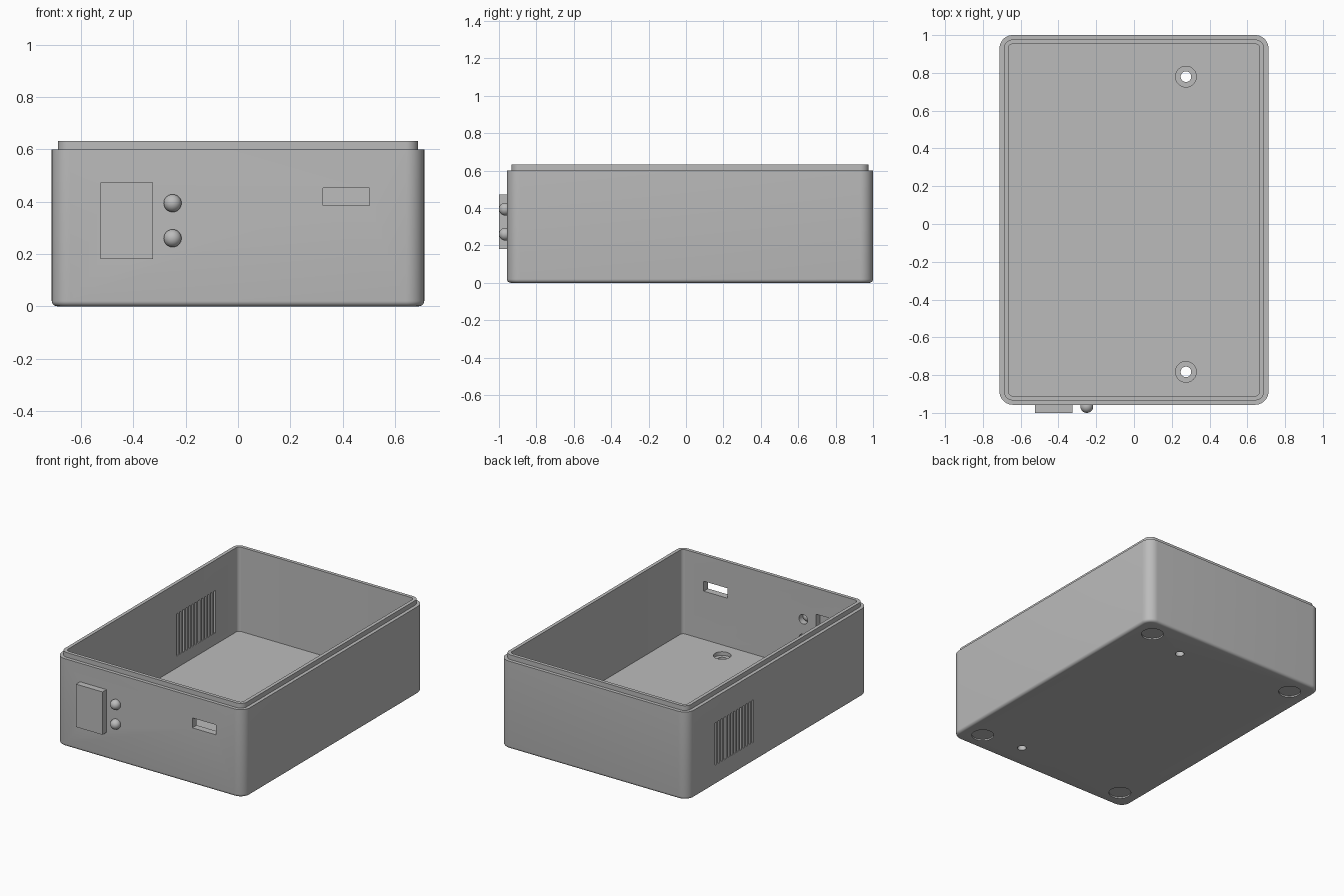
import bpy
import bmesh
import math
from mathutils import Vector

if "Cube" in bpy.data.objects:
    bpy.data.objects.remove(bpy.data.objects["Cube"], do_unlink=True)

GREY = (0.5, 0.5, 0.5, 1)
grey = bpy.data.materials.new("plain grey")
grey.use_nodes = True
grey.diffuse_color = GREY
grey.node_tree.nodes["Principled BSDF"].inputs["Base Color"].default_value = GREY

HALF_X, FRONT, BACK = 0.712, -0.957, 1.0
MID_Y, HALF_Y = (FRONT + BACK) / 2, (BACK - FRONT) / 2
CORNER, RIM, TOP, FLOOR, WALL, EDGE = 0.07, 0.6, 0.632, 0.055, 0.047, 0.02


def finish(bm, name):
    bmesh.ops.recalc_face_normals(bm, faces=bm.faces)
    mesh = bpy.data.meshes.new(name)
    bm.to_mesh(mesh)
    bm.free()
    obj = bpy.data.objects.new(name, mesh)
    bpy.context.collection.objects.link(obj)
    mesh.materials.append(grey)
    return obj


def box(name, lo, hi):
    bm = bmesh.new()
    bmesh.ops.create_cube(bm, size=1)
    lo, hi = Vector(lo), Vector(hi)
    for v in bm.verts:
        v.co = (lo + hi) / 2 + v.co * (hi - lo)
    return finish(bm, name)


def cylinder(name, centre, radius, depth, along_y=False):
    bm = bmesh.new()
    bmesh.ops.create_cone(bm, cap_ends=True, segments=32, radius1=radius,
                          radius2=radius, depth=depth)
    obj = finish(bm, name)
    obj.location = centre
    if along_y:
        obj.rotation_euler.x = math.pi / 2
    return obj


def activate(obj):
    bpy.ops.object.select_all(action="DESELECT")
    obj.select_set(True)
    bpy.context.view_layer.objects.active = obj


def cut(target, cutter):
    cutter.hide_render = True
    mod = target.modifiers.new("cut", "BOOLEAN")
    mod.operation, mod.solver, mod.object = "DIFFERENCE", "EXACT", cutter
    activate(target)
    bpy.ops.object.modifier_apply(modifier=mod.name)
    bpy.data.objects.remove(cutter, do_unlink=True)


def rounded_ring(bm, inset, z, steps=10):
    radius = max(CORNER - inset, 0.01)
    ring = []
    for i, (sx, sy) in enumerate([(1, 1), (-1, 1), (-1, -1), (1, -1)]):
        for s in range(steps + 1):
            a = (i + s / steps) * math.pi / 2
            ring.append(bm.verts.new((
                sx * (HALF_X - inset - radius) + radius * math.cos(a),
                MID_Y + sy * (HALF_Y - inset - radius) + radius * math.sin(a), z)))
    return ring


# Open tray: rounded bottom edge, walls, stepped lip, then the inside
profile = []
for s in range(6):
    a = s / 5 * math.pi / 2
    profile.append((EDGE * (1 - math.sin(a)), EDGE * (1 - math.cos(a))))
profile += [(0, RIM), (WALL / 2, RIM), (WALL / 2, TOP), (WALL, TOP), (WALL, FLOOR)]
bm = bmesh.new()
rings = [rounded_ring(bm, inset, z) for inset, z in profile]
for low, high in zip(rings, rings[1:]):
    for i in range(len(low)):
        j = (i + 1) % len(low)
        bm.faces.new((low[i], low[j], high[j], high[i]))
bm.faces.new(rings[0])
bm.faces.new(rings[-1])
case = finish(bm, "case")

# Counterbored screw holes in the floor
for y in (-0.783, 0.78):
    cut(case, cylinder("hole", (0.275, y, 0), 0.028, 0.4))
    cut(case, cylinder("counterbore", (0.275, y, FLOOR), 0.055, 0.05))

# Shallow round foot recesses underneath
for x in (-0.57, 0.57):
    for y in (MID_Y - 0.84, MID_Y + 0.84):
        cut(case, cylinder("foot_recess", (x, y, 0), 0.07, 0.02))

# Port, switch opening and lamp holes in the front wall
cut(case, box("port", (0.325, -1.1, 0.385), (0.503, -0.8, 0.453)))
cut(case, box("switch_hole", (-0.505, -1.1, 0.2), (-0.345, -0.8, 0.455)))
LAMPS = (0.26, 0.394)
for z in LAMPS:
    cut(case, cylinder("lamp_hole", (-0.25, FRONT, z), 0.0325, 0.2, True))

# Vertical vent slots in one side wall
SLOTS, PITCH = 13, 0.0335
for i in range(SLOTS):
    y = 0.495 + (i - (SLOTS - 1) / 2) * PITCH
    cut(case, box("vent", (-0.8, y - PITCH / 4, 0.135), (-0.6, y + PITCH / 4, 0.425)))

activate(case)
bpy.ops.object.shade_smooth_by_angle(angle=math.radians(30))

# Switch block and round lamps
box("switch", (-0.525, -1.0, 0.18), (-0.325, FRONT, 0.473))
for i, z in enumerate(LAMPS):
    bm = bmesh.new()
    bmesh.ops.create_uvsphere(bm, u_segments=32, v_segments=16, radius=0.034)
    lamp = finish(bm, f"lamp_{i + 1}")
    lamp.location = (-0.25, -0.966, z)
    activate(lamp)
    bpy.ops.object.shade_smooth()
